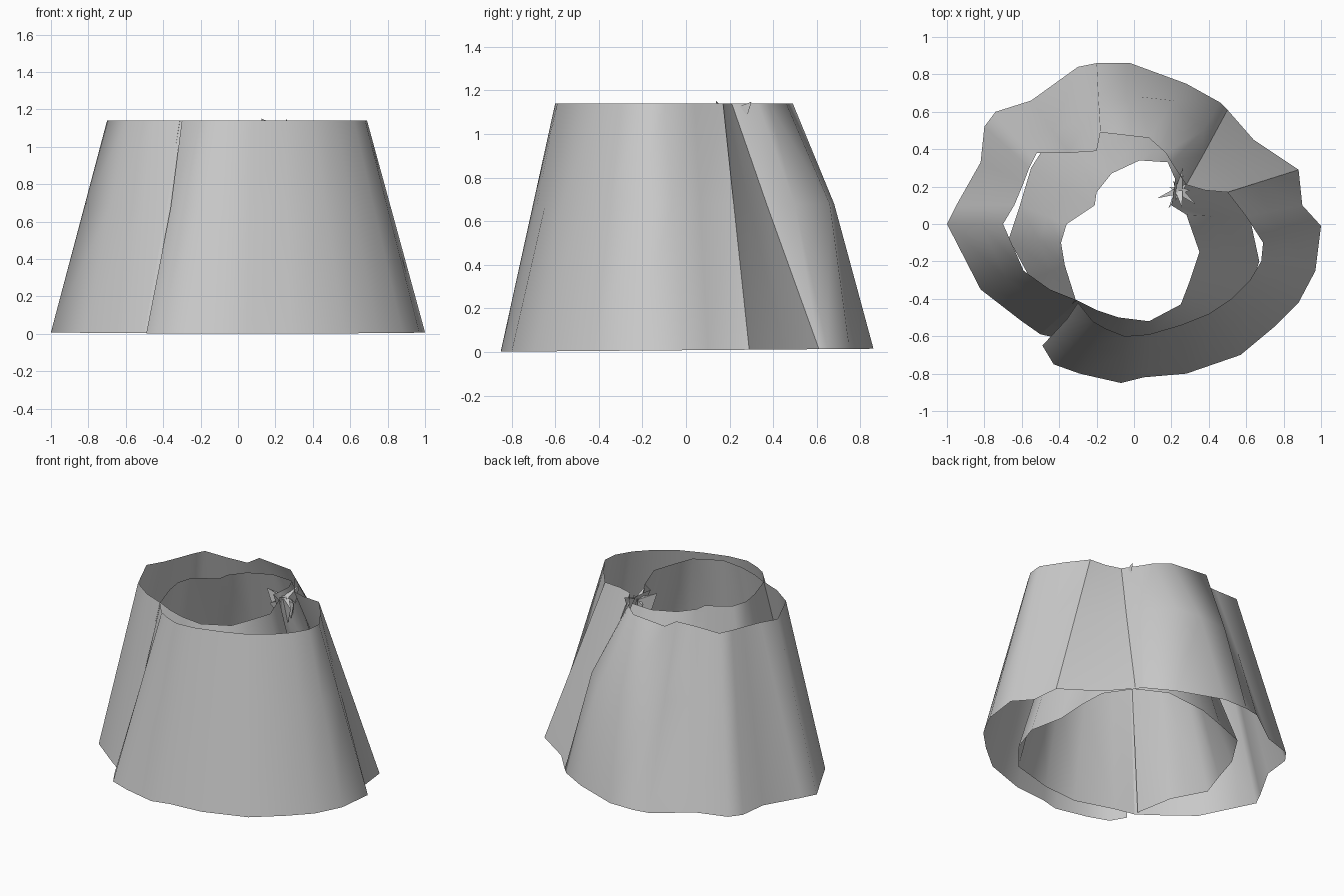
import bpy
import bmesh
import math
import random
from mathutils import Vector

cube = bpy.data.objects.get("Cube")
if cube:
    bpy.data.objects.remove(cube, do_unlink=True)

HEIGHT = 1.14
MIDDLE = 0.59  # height share of the middle row

# One flat colour for the whole sheet
grey = bpy.data.materials.new("pale grey cloth")
grey.use_nodes = True
colour = (0.6, 0.6, 0.6, 1)
grey.diffuse_color = colour
grey.node_tree.nodes["Principled BSDF"].inputs["Base Color"].default_value = colour

# Stations in hundredths, counter-clockwise: bottom x, bottom y, top x, top y,
# and where the cloth bulges, middle x and middle y
front_panel = [
    (-49, -65, -30, -42, -36, -51), (-43, -75, -22, -52), (-29, -80, -15, -56),
    (-7, -85, -5, -60), (5, -82, 8, -59), (28, -80, 25, -54),
    (57, -70, 40, -48), (75, -55, 52, -40), (88, -42, 62, -30),
    (97, -25, 68, -20), (100, -1, 69, -10), (90, 10, 60, 4), (88, 29, 50, 17),
]
fold_panel = [
    (64, 45, 38, 18, 51, 29), (50, 61, 28, 21, 37, 37),
]
back_panel = [
    (46, 65, 20, 33, 37, 50), (28, 75, 17, 38, 21, 66),
    (-2, 86, 8, 46, 3, 68), (-20, 86, -18, 49, -19, 66),
    (-30, 84, -20, 39), (-55, 66, -35, 38),
    (-74, 60, -52, 38), (-80, 52, -56, 30), (-82, 33, -59, 22),
    (-95, 10, -64, 10), (-100, 0, -70, 0), (-82, -35, -59, -25),
    (-60, -52, -45, -35), (-50, -59, -30, -41),
]
inner_panel = [
    (-36, -62, -20, -46), (-10, -70, -8, -50), (15, -68, 8, -52),
    (44, -60, 25, -43), (60, -41, 30, -30), (67, -20, 35, -15),
    (62, 3, 28, 5), (63, 25, 20, 10), (62, 43, 21, 15), (50, 60, 22, 24),
    (30, 70, 18, 33), (0, 67, 3, 34), (-20, 60, -12, 27),
    (-41, 52, -20, 17), (-55, 30, -21, 10), (-61, 10, -36, 0),
    (-67, -8, -39, -10), (-55, -30, -37, -22), (-50, -56, -31, -41),
]


def station_points(station):
    """Return the bottom, middle and top points of one station."""
    values = [v / 100 for v in station]
    bottom = Vector((values[0], values[1], 0.008 * (1 + values[1])))
    top = Vector((values[2], values[3], HEIGHT))
    middle = bottom.lerp(top, MIDDLE)
    if len(values) > 4:
        middle.x, middle.y = values[4:]
    return bottom, middle, top


def finish(bm, name):
    """Turn the bmesh into a smooth shaded object."""
    mesh = bpy.data.meshes.new(name)
    bm.to_mesh(mesh)
    bm.free()
    mesh.materials.append(grey)
    obj = bpy.data.objects.new(name, mesh)
    bpy.context.collection.objects.link(obj)
    bpy.ops.object.select_all(action='DESELECT')
    obj.select_set(True)
    bpy.context.view_layer.objects.active = obj
    bpy.ops.object.shade_smooth_by_angle(angle=math.radians(75))


def build_sheet(name, stations):
    """Skin neighbouring stations into one open sheet."""
    bm = bmesh.new()
    columns = [[bm.verts.new(p) for p in station_points(s)] for s in stations]
    for left, right in zip(columns, columns[1:]):
        for row in range(len(left) - 1):
            bm.faces.new((left[row], right[row], right[row + 1], left[row + 1]))
    finish(bm, name)


# Rolled sheet: the outer turn creases, folds and runs on into the inner turn
build_sheet("front_wrap", front_panel)
build_sheet("side_fold", front_panel[-1:] + fold_panel)
build_sheet("back_wrap", fold_panel[-1:] + back_panel)
build_sheet("inner_wrap", back_panel[-1:] + inner_panel)


# Crumpled cloth where both turns pinch together at the top
def build_crumple(name, centre, count):
    rng = random.Random(4)
    bm = bmesh.new()
    for i in range(count):
        angle = i * math.tau / count
        reach = rng.uniform(0.04, 0.13)
        outward = Vector((math.cos(angle), math.sin(angle), 0))
        side = Vector((-outward.y, outward.x, 0)) * 0.02
        tip = centre + outward * reach
        tip.z = HEIGHT + rng.uniform(-0.08, 0.03)
        foot = centre + outward * 0.04
        foot.z = HEIGHT - rng.uniform(0.1, 0.3)
        corners = (centre - side, foot, tip, centre + side)
        a, b, c, d = [bm.verts.new(p) for p in corners]
        bm.faces.new((a, b, c))
        bm.faces.new((a, c, d))
    finish(bm, name)


build_crumple("crumpled_pinch", Vector((0.24, 0.18, HEIGHT - 0.04)), 9)
